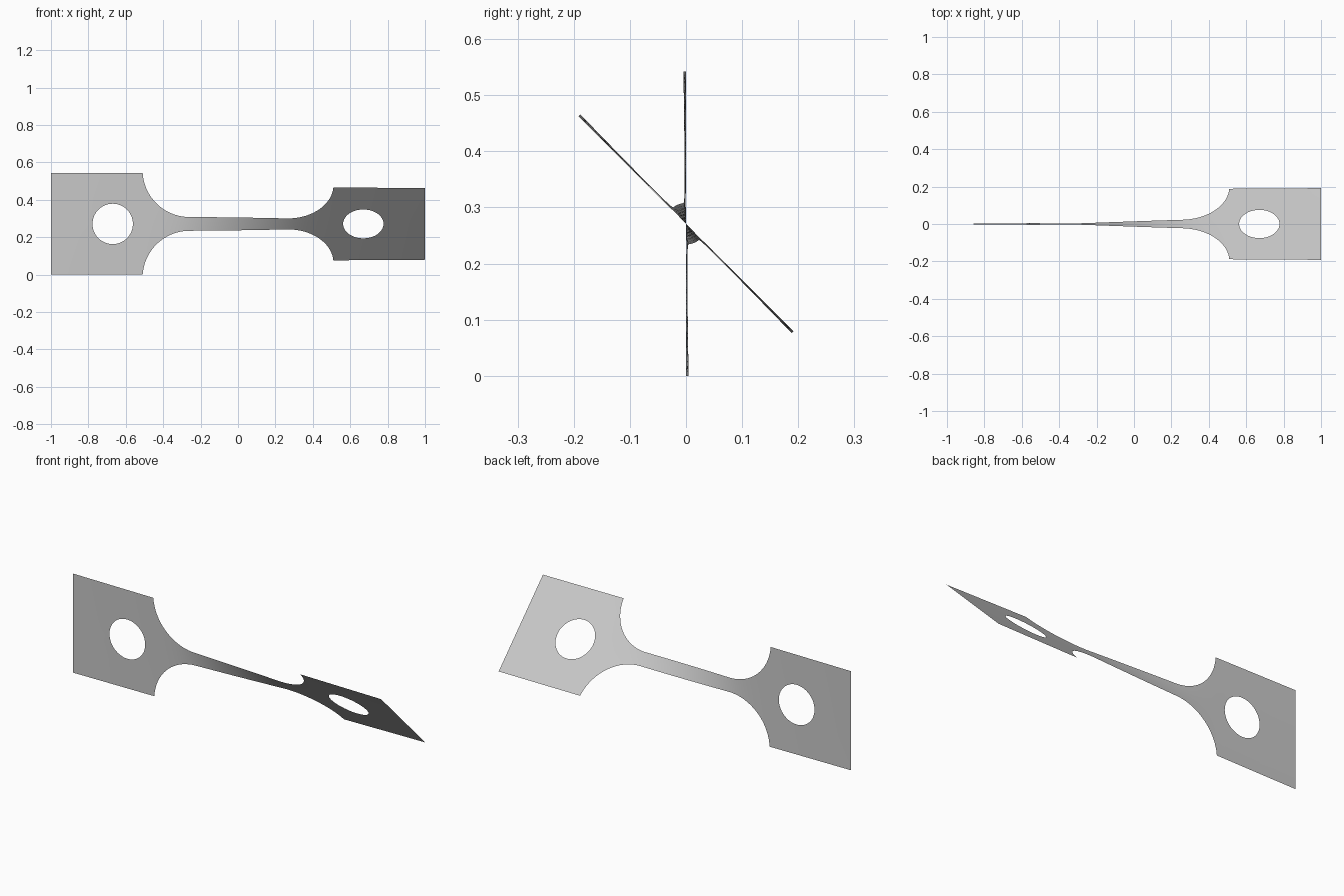
import bpy, bmesh, math

cube = bpy.data.objects.get("Cube")
if cube:
    bpy.data.objects.remove(cube, do_unlink=True)

# Main dimensions of the sheet
HALF_WIDTH = 0.271      # half height of the end tabs
NECK = 0.037            # half height of the narrow neck
FILLET = 0.25           # radius between neck and tab
FILLET_X = 0.26         # where the fillet meets the neck
TAB_X = 0.51            # inner edge of the tabs
HOLE_X, HOLE_R = 0.67, 0.108
TWIST = math.radians(45)
ROWS = 6


def outer(x):
    """Half height of the outline at x."""
    x = abs(x)
    if x >= TAB_X - 0.001:
        return HALF_WIDTH
    if x <= FILLET_X:
        return NECK
    return NECK + FILLET - math.sqrt(max(0, FILLET**2 - (x - FILLET_X)**2))


def inner(x):
    """Half height of the round hole at x."""
    return math.sqrt(max(0, HOLE_R**2 - (abs(x) - HOLE_X)**2))


def span(a, b, n):
    return [a + (b - a) * i / n for i in range(n)]


# Stations along one half, denser around the fillet and the hole
half = span(0, FILLET_X, 12)
half += [FILLET_X + FILLET * math.sin(math.pi / 2 * i / 20) for i in range(19)]
half += span(TAB_X - 0.0005, HOLE_X - HOLE_R, 2)
half += [HOLE_X - HOLE_R * math.cos(math.pi * i / 28) for i in range(29)]
half += [0.85, 0.92, 1.0]
stations = [-x for x in reversed(half[1:])] + half

# Twist builds up mostly in the narrow neck
angles = [0.0]
for a, b in zip(stations, stations[1:]):
    angles.append(angles[-1] + (b - a) / outer((a + b) / 2) ** 1.7)
angles = [a / angles[-1] * TWIST for a in angles]

# Upper and lower strips, joined along the centre line outside the holes
bm = bmesh.new()
for side in (1, -1):
    previous = None
    for x, angle in zip(stations, angles):
        lo, hi = inner(x), outer(x)
        column = []
        for j in range(ROWS + 1):
            w = side * (lo + (hi - lo) * j / ROWS)
            column.append(bm.verts.new((x, -w * math.sin(angle),
                                        HALF_WIDTH + w * math.cos(angle))))
        if previous:
            for j in range(ROWS):
                quad = [previous[j], column[j], column[j + 1], previous[j + 1]]
                bm.faces.new(quad[::side])
        previous = column
bmesh.ops.remove_doubles(bm, verts=bm.verts, dist=0.00005)
for face in bm.faces:
    face.smooth = True

mesh = bpy.data.meshes.new("twisted_plate")
bm.to_mesh(mesh)
bm.free()
plate = bpy.data.objects.new("twisted_plate", mesh)
bpy.context.collection.objects.link(plate)

# Plain grey metal
grey = bpy.data.materials.new("light_grey")
grey.use_nodes = True
colour = (0.58, 0.58, 0.58, 1)
grey.diffuse_color = colour
grey.node_tree.nodes["Principled BSDF"].inputs["Base Color"].default_value = colour
mesh.materials.append(grey)
